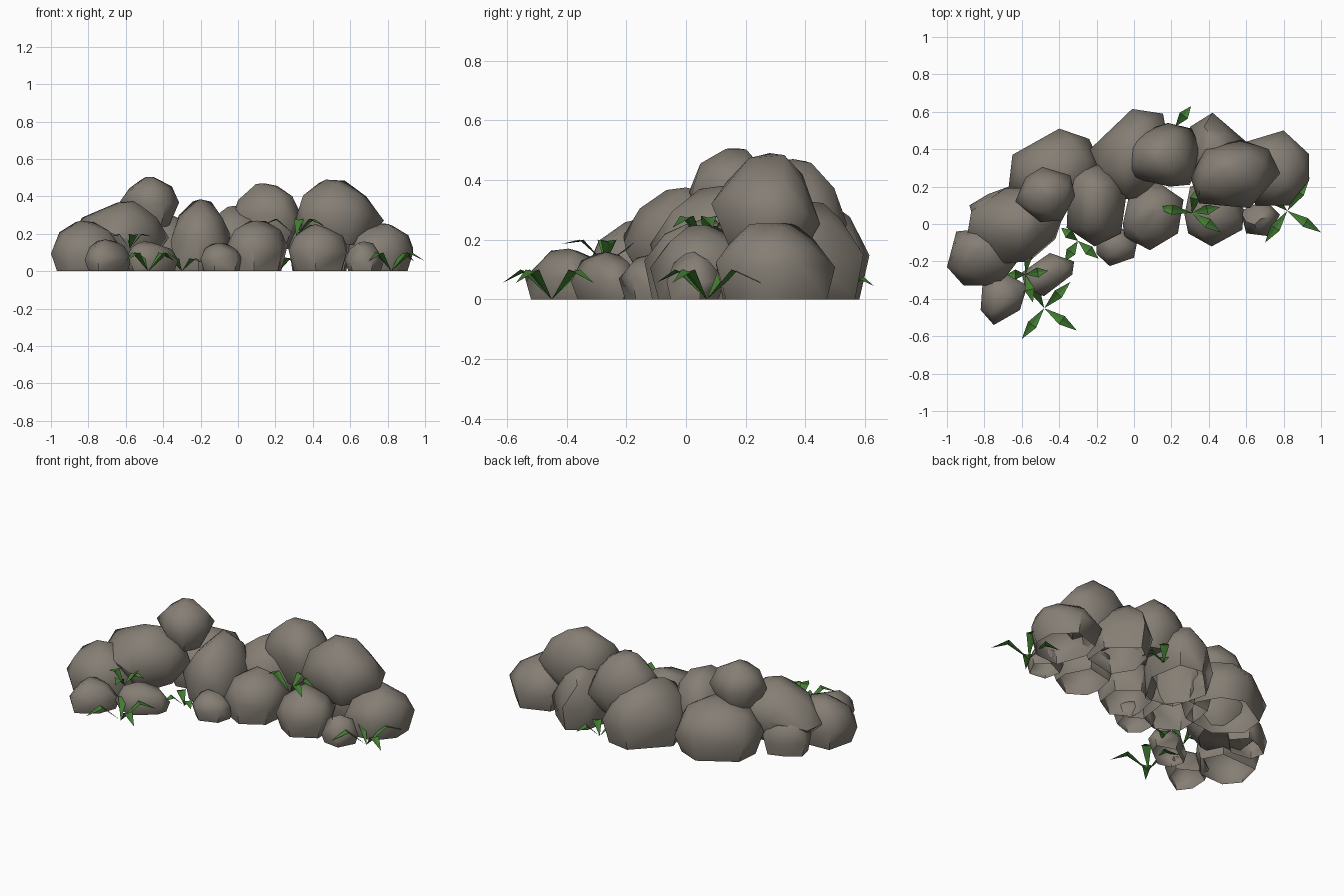
import bpy, bmesh, math, random
from mathutils import Vector

if "Cube" in bpy.data.objects:
    bpy.data.objects.remove(bpy.data.objects["Cube"])

random.seed(7)
UP = Vector((0, 0, 1))


def material(name, rgb):
    m = bpy.data.materials.new(name)
    m.diffuse_color = (*rgb, 1)
    m.use_nodes = True
    m.node_tree.nodes["Principled BSDF"].inputs["Base Color"].default_value = m.diffuse_color
    return m


STONE = material("warm grey stone", (0.235, 0.209, 0.176))
LEAF = material("leaf green", (0.055, 0.2, 0.032))


def finish(bm, name, mat):
    me = bpy.data.meshes.new(name)
    bm.to_mesh(me)
    bm.free()
    me.materials.append(mat)
    ob = bpy.data.objects.new(name, me)
    bpy.context.collection.objects.link(ob)
    return ob


# A boulder: hull of rings that narrow from its widest outline to a faceted cap; open where it sits on the ground
def boulder(name, z0, z1, outline, peak=None):
    rim = [Vector((x, y, 0)) for x, y in outline]
    mid = sum(rim, Vector()) / len(rim)
    peak = Vector((*peak, 0)) if peak else mid
    h = z1 - z0
    rnd = random.uniform
    pts = []
    for i, p in enumerate(rim):
        half = (p + rim[i - 1]) / 2
        foot = 0.84 if z0 == 0 else 0.6
        pts.append(mid.lerp(p, foot + (rnd(-0.04, 0.04))) + UP * z0)
        pts.append(p + UP * (z0 + h * (0.42 + rnd(-0.1, 0.1))))
        pts.append(half.lerp(peak, 0.2 + rnd(-0.06, 0.06)) + UP * (z0 + h * (0.77 + rnd(-0.05, 0.05))))
        if i % 2:
            pts.append(peak.lerp(p, 0.36 + rnd(-0.1, 0.1)) + UP * (z1 - h * rnd(0, 0.07)))
    pts.append(peak + UP * z1)
    bm = bmesh.new()
    for p in pts:
        bm.verts.new(p)
    bmesh.ops.convex_hull(bm, input=bm.verts)
    bmesh.ops.delete(bm, geom=[v for v in bm.verts if not v.link_faces], context='VERTS')
    bmesh.ops.recalc_face_normals(bm, faces=bm.faces)
    if z0 == 0:
        base = [f for f in bm.faces if all(v.co.z < 1e-4 for v in f.verts)]
        bmesh.ops.delete(bm, geom=base, context='FACES')
    ob = finish(bm, name, STONE)
    bpy.ops.object.select_all(action='DESELECT')
    ob.select_set(True)
    bpy.context.view_layer.objects.active = ob
    bpy.ops.object.shade_smooth_by_angle(angle=math.radians(50))


# Left group
boulder("left_end_rock", 0, 0.27, [(-1, -.23), (-.95, -.04), (-.85, -.03), (-.66, -.02),
        (-.6, -.17), (-.72, -.33), (-.91, -.33)], (-.84, -.15))
boulder("front_left_pebble", 0, 0.17, [(-.82, -.46), (-.81, -.32), (-.7, -.25), (-.57, -.33),
        (-.61, -.46), (-.75, -.54)])
boulder("front_left_flat_rock", 0, 0.16, [(-.6, -.26), (-.45, -.155), (-.32, -.2),
        (-.33, -.27), (-.48, -.385), (-.58, -.36)], (-.5, -.27))
boulder("left_back_pebble", 0, 0.22, [(-.88, .1), (-.78, .16), (-.67, .2), (-.58, .1),
        (-.7, -.02), (-.85, 0)])
boulder("left_big_rock", 0.04, 0.375, [(-.89, -.05), (-.87, .07), (-.69, .19), (-.5, .2),
        (-.37, .07), (-.42, -.08), (-.56, -.2), (-.7, -.21)], (-.56, 0))
boulder("left_back_rock", 0, 0.31, [(-.67, .2), (-.65, .37), (-.4, .51), (-.24, .455),
        (-.17, .3), (-.25, .1), (-.5, .06)])
boulder("left_top_rock", 0.24, 0.505, [(-.635, .12), (-.58, .25), (-.49, .305), (-.34, .26),
        (-.315, .15), (-.385, .02), (-.5, .01)], (-.49, .18))
# Middle group
boulder("middle_rock", 0, 0.385, [(-.35, .2), (-.33, .3), (-.155, .32), (-.04, .16),
        (-.07, -.05), (-.21, -.12), (-.36, -.02)], (-.2, .16))
boulder("middle_back_rock", 0, 0.35, [(-.235, .4), (-.01, .615), (.155, .59), (.2, .35),
        (.05, .12), (-.15, .15)], (-.02, .34))
boulder("middle_front_pebble", 0, 0.15, [(-.2, -.16), (-.13, -.225), (0, -.18), (.02, -.08),
        (-.1, 0), (-.2, -.05)])
boulder("middle_front_rock", 0, 0.27, [(-.06, 0), (-.02, .18), (.12, .23), (.265, .13),
        (.235, -.05), (.085, -.14), (-.05, -.07)], (.1, .06))
boulder("middle_top_rock", 0.12, 0.47, [(-.05, .37), (.03, .49), (.18, .54), (.31, .51),
        (.355, .4), (.3, .21), (.19, .2), (-.02, .25)], (.14, .36))
# Right group
boulder("right_front_rock", 0, 0.25, [(.27, .05), (.3, .2), (.5, .24), (.585, .08),
        (.58, -.03), (.415, -.12), (.29, -.05)])
boulder("right_back_rock", 0, 0.33, [(.3, .52), (.42, .595), (.6, .44), (.6, .25), (.35, .2), (.27, .35)])
boulder("right_top_rock", 0.14, 0.49, [(.3, .25), (.38, .4), (.57, .45), (.72, .4), (.78, .27),
        (.62, .085), (.35, .11)], (.47, .28))
boulder("right_pebble", 0, 0.16, [(.57, .07), (.6, -.05), (.72, -.065), (.78, .05), (.7, .13)])
boulder("right_end_rock", 0, 0.255, [(.57, .3), (.6, .44), (.8, .5), (.935, .375), (.935, .23),
        (.83, .1), (.65, .1)], (.78, .3))


# A tuft: arching blades from one root out to each tip
def tuft(name, root, rise, droop, tips):
    bm = bmesh.new()
    root = Vector(root)
    for tx, ty in tips:
        run = Vector((tx - root.x, ty - root.y, 0))
        side = Vector((-run.y, run.x, 0)).normalized() * 0.027
        mid = root + run * 0.54 + UP * rise
        b, l, r, k, t = [bm.verts.new(p) for p in (root, mid + side, mid - side,
                         mid - UP * 0.006, root + run + UP * droop)]
        for f in ((b, k, l), (b, r, k), (k, t, l), (k, r, t)):
            bm.faces.new(f)
    finish(bm, name, LEAF)


tuft("tuft_right_ledge", (0.31, 0.06, 0.19), 0.09, 0.05,
     [(0.115, 0.09), (0.34, 0.2), (0.46, 0.09), (0.465, -0.045)])
tuft("tuft_right_end", (0.82, 0.07, 0.0), 0.1, 0.055,
     [(0.94, 0.25), (1.0, -0.045), (0.7, -0.1), (0.69, 0.18)])
tuft("tuft_front_left", (-0.48, -0.45, 0.0), 0.1, 0.055,
     [(-0.6, -0.615), (-0.305, -0.57), (-0.34, -0.31), (-0.57, -0.28)])
tuft("tuft_left_ledge", (-0.58, -0.27, 0.12), 0.08, 0.065,
     [(-0.46, -0.25), (-0.55, -0.06), (-0.54, -0.42), (-0.68, -0.27)])
tuft("tuft_middle", (-0.3, -0.09, 0.0), 0.07, 0.045,
     [(-0.19, -0.185), (-0.39, -0.02), (-0.37, -0.2)])
tuft("tuft_back", (0.22, 0.52, 0.0), 0.075, 0.045,
     [(0.305, 0.63), (0.31, 0.44), (0.14, 0.43)])
